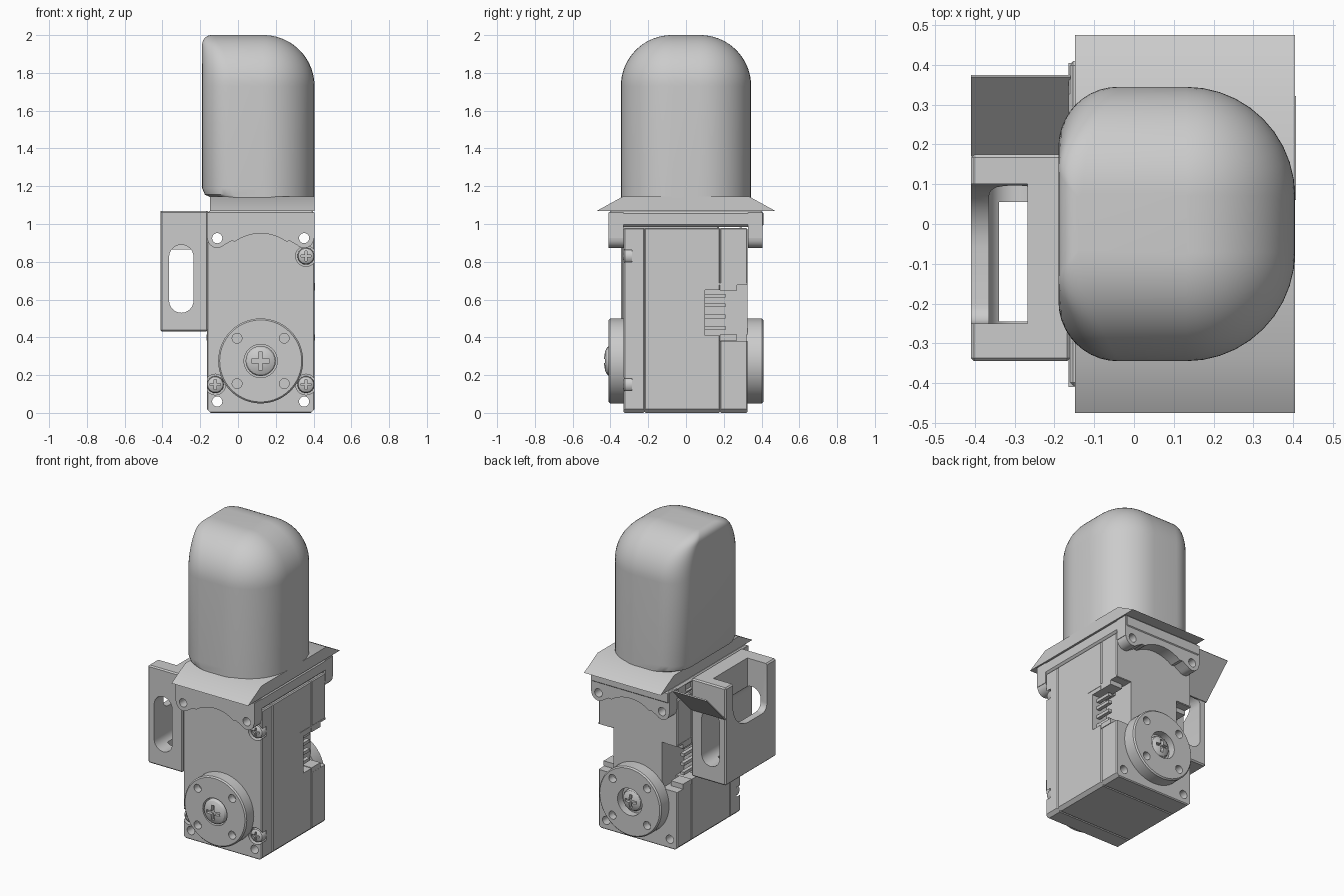
import bpy, bmesh, math
from math import sin, cos, pi, radians, sqrt
from mathutils import Vector

if "Cube" in bpy.data.objects:
    bpy.data.objects.remove(bpy.data.objects["Cube"])

CX = 0.12          # centre line of the servo in x
HORN_Z = 0.275     # output shaft height


def finish(name, bm):
    bmesh.ops.recalc_face_normals(bm, faces=bm.faces)
    me = bpy.data.meshes.new(name)
    bm.to_mesh(me)
    bm.free()
    ob = bpy.data.objects.new(name, me)
    bpy.context.scene.collection.objects.link(ob)
    return ob


def box(name, lo, hi, bevel=0, segs=1):
    bm = bmesh.new()
    bmesh.ops.create_cube(bm, size=1)
    lo, hi = Vector(lo), Vector(hi)
    for v in bm.verts:
        v.co = Vector((lo[i] + (v.co[i] + 0.5) * (hi[i] - lo[i]) for i in range(3)))
    if bevel:
        bmesh.ops.bevel(bm, geom=bm.edges[:], offset=bevel, segments=segs, profile=0.5, affect='EDGES')
    return finish(name, bm)


def loft(name, rings):
    bm = bmesh.new()
    vs = [[bm.verts.new(p) for p in r] for r in rings]
    n = len(vs[0])
    for a, b in zip(vs, vs[1:]):
        for i in range(n):
            bm.faces.new((a[i], a[(i + 1) % n], b[(i + 1) % n], b[i]))
    bm.faces.new(vs[0])
    bm.faces.new(vs[-1])
    return finish(name, bm)


def prism(name, pts, axis, a, b):
    """Extrude an (x,z) profile along y, or a (y,z) profile along x."""
    put = (lambda p, d: (p[0], d, p[1])) if axis == 'y' else (lambda p, d: (d, p[0], p[1]))
    return loft(name, [[put(p, d) for p in pts] for d in (a, b)])


def arc(cx, cz, r, a0, a1, n):
    return [(cx + r * cos(radians(a0 + (a1 - a0) * i / n)),
             cz + r * sin(radians(a0 + (a1 - a0) * i / n))) for i in range(n + 1)]


def turned(name, x, z, profile, n=40):
    """Round part on a y axis from (radius, y) steps."""
    return loft(name, [[(x + r * cos(2 * pi * i / n), y, z + r * sin(2 * pi * i / n))
                        for i in range(n)] for r, y in profile])


def cut(ob, *cutters):
    for c in cutters:
        m = ob.modifiers.new("cut", 'BOOLEAN')
        m.operation, m.solver, m.object = 'DIFFERENCE', 'EXACT', c
        bpy.context.view_layer.objects.active = ob
        bpy.ops.object.modifier_apply(modifier=m.name)
        bpy.data.objects.remove(c)
    return ob


def hole(x, z, r, y0, y1):
    return turned("hole", x, z, [(r, y0), (r, y1)], 20)


def screw(name, x, z, r, y, h, s):
    """Cross-head screw, head facing s*y, rim at y."""
    ob = turned(name, x, z, [(r, y - s * 0.05), (r, y)] +
                [(r * cos(radians(a)), y + s * h * sin(radians(a))) for a in (25, 50, 75)], 24)
    w, l = r * 0.13, r * 0.6
    for dx, dz in ((w, l), (l, w)):
        y0, y1 = sorted((y + s * h * 0.2, y + s * 0.1))
        cut(ob, box("cross", (x - dx, y0, z - dz), (x + dx, y1, z + dz)))
    return ob


# Fingertip dome: rounded plan, ball-like on +x and both y sides, flat at -x
def dome_ring(z, e, left):
    R = 0.27 - e + 0.004
    L = 0.14 * (1 - e / 0.27) + 0.01
    xr, xl, hy = 0.405 - e, -0.19 + left, 0.345 - e
    pts = arc(xr - R, hy - R, R, 0, 90, 10) + arc(xl + L, hy - L, L, 90, 180, 10)
    pts += arc(xl + L, L - hy, L, 180, 270, 10) + arc(xr - R, R - hy, R, 270, 360, 10)
    return [(x, y, z) for x, y in pts]


levels = [(1.14, 0, 0.05), (1.155, 0, 0.015), (1.19, 0, 0)]
for i in range(19):
    t = radians(5 * i)
    z = 1.73 + 0.27 * sin(t)
    left = 0.05 - sqrt(max(0, 0.0025 - (z - 1.95) ** 2)) if z > 1.95 else 0
    levels.append((z, 0.27 * (1 - cos(t)), left))
loft("fingertip_dome", [dome_ring(*l) for l in levels])

# Sloped skirt under the dome
prism("dome_skirt", [(-0.475, 1.068), (0.475, 1.068), (0.335, 1.145), (-0.335, 1.145)], 'x', -0.148, 0.405)

# Servo case in three slabs with drilled corners
slabs = []
for name, y0, y1 in (("case_front", -0.33, -0.22), ("case_middle", -0.22, 0.18), ("case_back", 0.18, 0.325)):
    ob = box(name, (-0.165, y0, 0), (0.405, y1, 0.98), 0.006)
    for s in (-1, 1):
        corner = CX + s * 0.285
        tri = [(corner + s * 0.01, -0.01), (corner - s * 0.03, -0.01), (corner + s * 0.01, 0.03)]
        cut(ob, prism("chamfer", tri, 'y', -0.5, 0.5),
            hole(CX + s * 0.23, 0.06, 0.027, -0.5, 0.5),
            hole(CX + s * 0.23, 0.925, 0.027, -0.5, 0.5))
    slabs.append(ob)
front, middle, back = slabs

# Cable sockets on both sides with pins
for s, side in ((-1, "left"), (1, "right")):
    xa, xb = sorted((CX + s * 0.175, CX + s * 0.35))
    cut(back, box("notch", (xa, 0.17, 0.38), (xb, 0.4, 0.68)))
    cut(middle, box("socket", (xa, 0.1, 0.41), (xb, 0.2, 0.65)))
    for i, z in enumerate((0.45, 0.51, 0.57, 0.62)):
        x = CX + s * 0.24
        box(f"pin_{side}_{i}", (x - 0.012, 0.09, z - 0.01), (x + 0.012, 0.21, z + 0.01))
    xa, xb = sorted((CX + s * 0.2, CX + s * 0.287))
    box(f"socket_lip_{side}", (xa, 0.06, 0.676), (xb, 0.322, 0.688))
    for z in (0.40, 0.665):
        box(f"socket_tab_{side}", (xa, 0.18, z - 0.018), (xb, 0.27, z + 0.014))

# Case screws in open corner pockets
for dx, z in ((-0.24, 0.15), (0.24, 0.15), (0.24, 0.83)):
    cut(front, hole(CX + dx, z, 0.055, -0.5, -0.285))
    screw("case_screw", CX + dx, z, 0.045, -0.315, 0.02, -1)

# Mounting frame: top plate and two scalloped ear plates
plate = box("mount_plate", (-0.165, -0.41, 0.985), (0.405, 0.41, 1.068), 0.012)
for y in (-0.35, -0.2, -0.07, 0.07, 0.2, 0.35):
    cut(plate, box("recess", (-0.2, y - 0.035, 1.005), (-0.148, y + 0.035, 1.05)))
half = [(0.285, 1.06), (0.285, 0.925)] + arc(0.23, 0.925, 0.052, 0, -135, 8) + \
       [(0.155, 0.91)] + arc(0, 0.715, 0.235, 55, 88, 5)
profile = [(CX + x, z) for x, z in half] + [(CX - x, z) for x, z in reversed(half)]
for name, y0, y1 in (("ear_plate_front", -0.41, -0.332), ("ear_plate_back", 0.327, 0.405)):
    ob = prism(name, profile, 'y', y0, y1)
    for s in (-1, 1):
        cut(ob, hole(CX + s * 0.23, 0.925, 0.027, -0.5, 0.5))

# Output horns, front and back
for s, name in ((-1, "horn_front"), (1, "horn_back")):
    ob = turned(name, CX, HORN_Z, [(0.225, s * 0.32), (0.225, s * 0.402), (0.217, s * 0.41)], 56)
    y0, y1 = sorted((s * 0.36, s * 0.5))
    for dx in (-0.125, 0.125):
        for dz in (-0.12, 0.12):
            cut(ob, hole(CX + dx, HORN_Z + dz, 0.026, y0, y1))
    cut(ob, turned("bore", CX, HORN_Z, [(0.088, y0), (0.088, y1)], 40))
    screw(name + "_screw", CX, HORN_Z, 0.08 if s < 0 else 0.07,
          s * (0.405 if s < 0 else 0.375), 0.03, s)

# Side bracket: hollow block with long slots and an open rounded mouth
bracket = box("side_bracket", (-0.41, -0.345, 0.43), (-0.16, 0.175, 1.068), 0.008)
slot = arc(-0.3, 0.825, 0.065, 0, 180, 12) + arc(-0.3, 0.595, 0.065, 180, 360, 12)
mouth = [(0.1, 1.2)] + arc(-0.06, 0.92, 0.16, 0, -90, 10) + arc(-0.2, 0.81, 0.05, -90, -180, 5) + [(-0.25, 1.2)]
cut(bracket,
    prism("slot", slot, 'y', -0.5, 0.5),
    prism("mouth", mouth, 'x', -0.5, -0.268),
    box("shaft", (-0.34, -0.245, 0.3), (-0.268, 0.055, 1.2)))

# Tilted flap on the back of the bracket
prism("bracket_flap", [(0.17, 0.865), (0.18, 0.865), (0.375, 1.062), (0.37, 1.068)], 'x', -0.41, -0.16)

# Smooth shading with sharp edges kept
bpy.ops.object.select_all(action='DESELECT')
for ob in bpy.context.scene.objects:
    ob.select_set(True)
    bpy.context.view_layer.objects.active = ob
bpy.ops.object.shade_smooth_by_angle(angle=radians(30))
